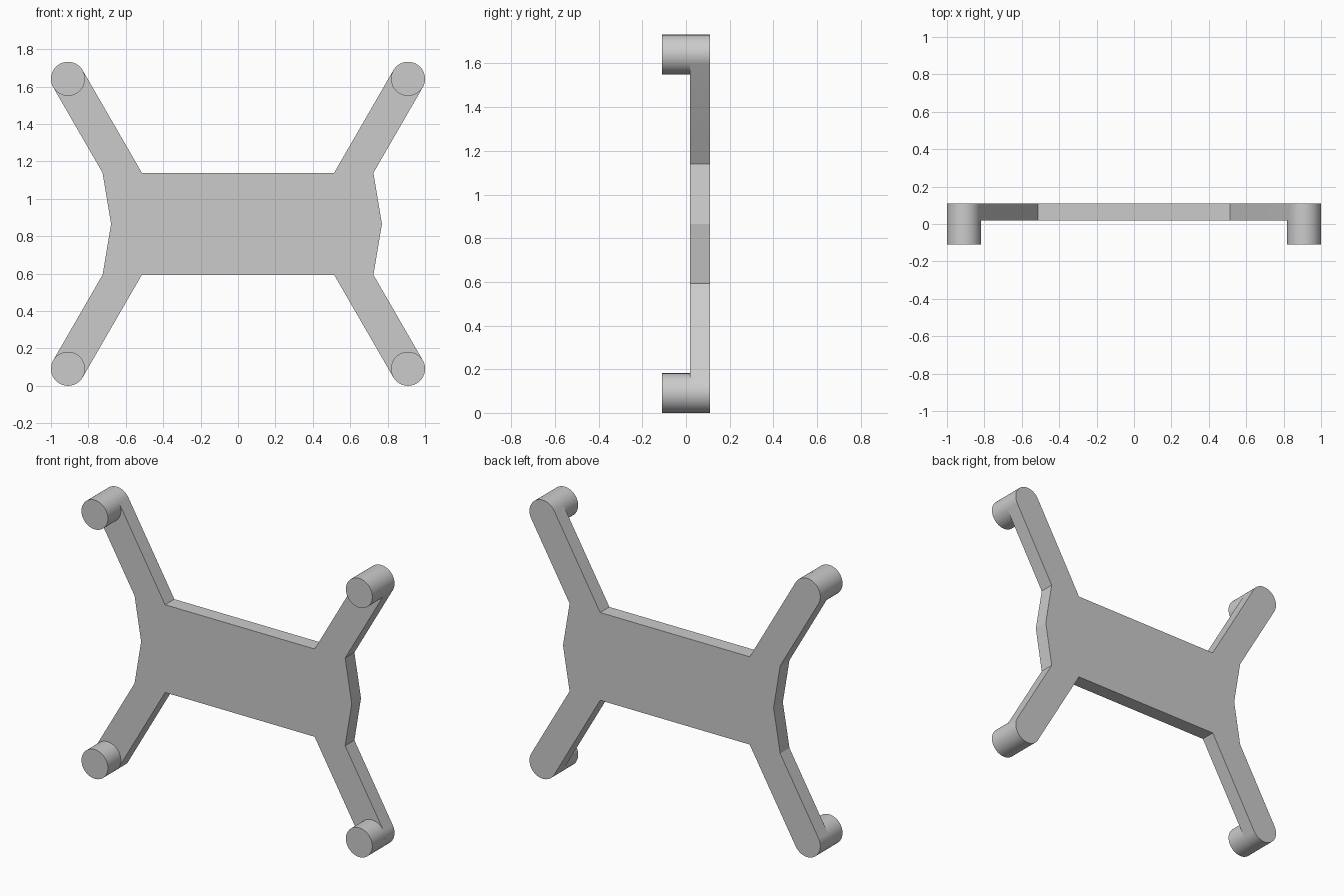
import bpy, bmesh
from math import sin, cos, tan, radians

if "Cube" in bpy.data.objects:
    bpy.data.objects.remove(bpy.data.objects["Cube"])

R = 1 / 11                  # post radius, also plate thickness
PX, MID = 1 - R, 0.866      # post x, mid height
PZ = MID - R                # post z offset from mid height
BODY = 3 * R                # half height of the central body
SEG = 64
FRONT, STEP, BACK = -0.109, 0.018, 0.109


def prism(name, outline, y0, y1):
    """Extrude an (x, z) outline from y0 to y1."""
    bm = bmesh.new()
    face = bm.faces.new([bm.verts.new((x, y0, z)) for x, z in outline])
    ext = bmesh.ops.extrude_face_region(bm, geom=[face], use_keep_orig=True)
    verts = [v for v in ext["geom"] if isinstance(v, bmesh.types.BMVert)]
    bmesh.ops.translate(bm, verts=verts, vec=(0, y1 - y0, 0))
    bmesh.ops.recalc_face_normals(bm, faces=bm.faces)
    mesh = bpy.data.meshes.new(name)
    bm.to_mesh(mesh)
    bm.free()
    ob = bpy.data.objects.new(name, mesh)
    bpy.context.collection.objects.link(ob)
    bpy.ops.object.select_all(action="DESELECT")
    ob.select_set(True)
    bpy.context.view_layer.objects.active = ob
    bpy.ops.object.shade_smooth_by_angle(angle=radians(15))
    return ob


def arc(cx, cz, a0, a1, n):
    angles = [radians(a0 + (a1 - a0) * i / n) for i in range(n + 1)]
    return [(cx + R * cos(a), cz + R * sin(a)) for a in angles]


# Plate: one round-ended arm per quadrant, joined by the body, pointed ends
axis_x = PX - (PZ - BODY) / tan(radians(60))
half = R / sin(radians(60))
arm = ([(axis_x + half, BODY)] + arc(PX, PZ, -30, 150, SEG // 2)
       + [(axis_x - half, BODY)])
tip = R / 2
outline = [(axis_x + half + tip, 0)] + arm
outline += [(-x, z) for x, z in reversed(arm)]
outline += [(-axis_x - half + tip, 0)]
outline += [(-x, -z) for x, z in arm]
outline += [(x, -z) for x, z in reversed(arm)]
prism("plate", [(x, z + MID) for x, z in outline], STEP, BACK)

# Posts standing forward of the arm ends
for side, sx in (("left", -1), ("right", 1)):
    for level, sz in (("lower", -1), ("upper", 1)):
        circle = arc(sx * PX, MID + sz * PZ, -30, 330, SEG)[:-1]
        prism(f"{level}_{side}_post", circle, FRONT, STEP)
